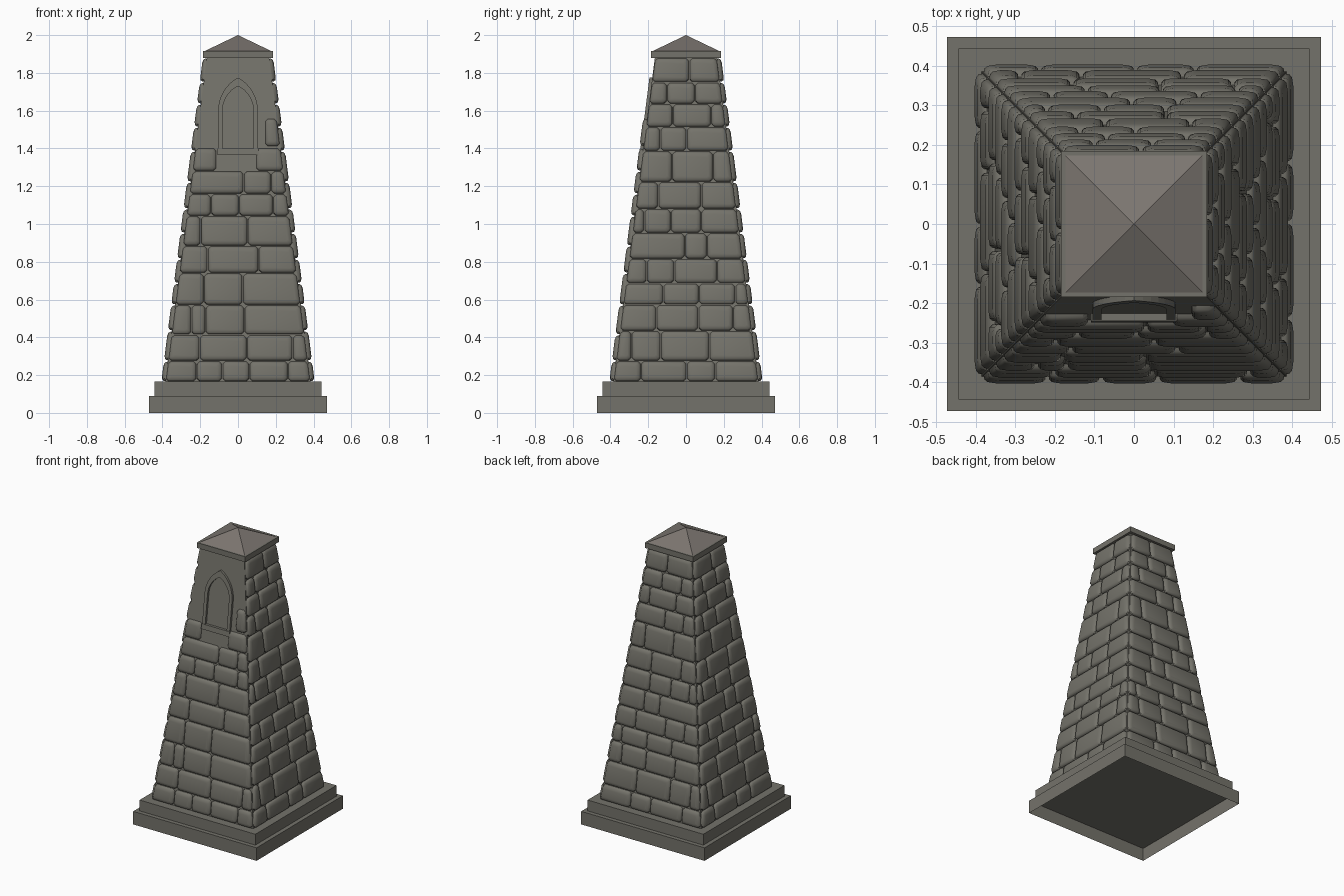
import bpy, bmesh, math
from mathutils import Matrix

cube = bpy.data.objects.get("Cube")
if cube:
    bpy.data.objects.remove(cube, do_unlink=True)


def material(name, rgb):
    mat = bpy.data.materials.new(name)
    mat.use_nodes = True
    mat.diffuse_color = (*rgb, 1)
    mat.node_tree.nodes["Principled BSDF"].inputs["Base Color"].default_value = (*rgb, 1)
    return mat


stone = material("grey stone", (0.175, 0.17, 0.145))
roof_stone = material("warm roof stone", (0.2, 0.18, 0.162))


def finish(bm, name, mat, smooth_angle=None):
    bmesh.ops.recalc_face_normals(bm, faces=bm.faces)
    mesh = bpy.data.meshes.new(name)
    bm.to_mesh(mesh)
    bm.free()
    mesh.materials.append(mat)
    obj = bpy.data.objects.new(name, mesh)
    bpy.context.collection.objects.link(obj)
    if smooth_angle:
        bpy.ops.object.select_all(action="DESELECT")
        obj.select_set(True)
        bpy.context.view_layer.objects.active = obj
        bpy.ops.object.shade_smooth_by_angle(angle=math.radians(smooth_angle))
    return obj


def square_block(name, low, high, half_low, half_high, mat, open_bottom=True):
    """Square block or frustum, optionally without its underside."""
    bm = bmesh.new()
    place = Matrix.Translation((0, 0, (low + high) / 2)) @ Matrix.Rotation(math.pi / 4, 4, "Z")
    root = math.sqrt(2)
    bmesh.ops.create_cone(bm, cap_ends=True, segments=4, radius1=half_low * root,
                          radius2=half_high * root, depth=high - low, matrix=place)
    bmesh.ops.remove_doubles(bm, verts=bm.verts, dist=0.001)
    bmesh.ops.recalc_face_normals(bm, faces=bm.faces)
    if open_bottom:
        under = [f for f in bm.faces if f.normal.z < -0.9]
        bmesh.ops.delete(bm, geom=under, context="FACES")
    # orientation is already outward here
    return finish(bm, name, mat)


# Stepped base, tapered core and cap
BASE, TOP = 0.165, 1.88
square_block("lower_plinth", 0, 0.09, 0.472, 0.472, stone)
square_block("upper_plinth", 0.09, BASE, 0.443, 0.443, stone)
square_block("tower_core", BASE, TOP, 0.385, 0.165, stone)
square_block("cap_slab", TOP, 1.917, 0.185, 0.185, stone, open_bottom=False)
square_block("cap_pyramid", 1.917, 2.0, 0.173, 0, roof_stone)


def half_width(z):
    return 0.165 + (TOP - z) * 0.22 / (TOP - BASE)


def on_face(u, z, depth, turn):
    """Point on a sloping wall; turn counts quarter turns from the front."""
    x, y = u, -half_width(z) - depth
    for _ in range(turn):
        x, y = -y, x
    return (x, y, z)


def add_brick(bm, left, right, low, high, turn):
    """Pillow-shaped brick between two joints, given as wall fractions."""
    mid = (low + high) / 2

    def edge(f, z):
        return f * half_width(z if abs(f) == 1 else mid)

    rings = []
    for inset, depth, chamfer in ((0.003, -0.002, 0.012), (0.005, 0.01, 0.012),
                                  (0.011, 0.017, 0.012), (0.026, 0.021, 0.008)):
        gap = min(inset, (edge(right, mid) - edge(left, mid)) * 0.3)
        b, t = low + inset, high - inset
        outline = [(left, chamfer, b), (right, -chamfer, b), (right, 0, b + chamfer),
                   (right, 0, t - chamfer), (right, -chamfer, t), (left, chamfer, t),
                   (left, 0, t - chamfer), (left, 0, b + chamfer)]
        ring = []
        for side, shift, z in outline:
            u = edge(side, z) + shift + (gap if side == left else -gap)
            ring.append(bm.verts.new(on_face(u, z, depth, turn)))
        rings.append(ring)
    for lower, upper in zip(rings, rings[1:]):
        for i in range(8):
            j = (i + 1) % 8
            bm.faces.new((lower[i], lower[j], upper[j], upper[i]))
    bm.faces.new(rings[-1])


def brick_wall(name, levels, joints, turn, mirrored=False, extras=()):
    bm = bmesh.new()
    for low, high, row in zip(levels, levels[1:], joints):
        cuts = sorted([-1, *[-f if mirrored else f for f in row], 1])
        for left, right in zip(cuts, cuts[1:]):
            add_brick(bm, left, right, low, high, turn)
    for brick in extras:
        add_brick(bm, *brick, turn)
    finish(bm, name, stone, smooth_angle=40)


# Brick courses: course heights and the joints within each course
side_levels = [0.165, 0.275, 0.434, 0.572, 0.686, 0.815, 0.952, 1.08, 1.222,
               1.386, 1.513, 1.635, 1.75, TOP]
side_joints = [(-.63, .01, .41), (-.8, -.37, .34), (-.46, .19, .73), (-.37, .21, .8),
               (-.67, -.2, .53), (-.02, .38), (-.8, -.29, .29), (-.57, .31),
               (-.31, .6), (-.62, .02), (-.34, .65), (-.53, .25), (.1,)]
front_levels = [0.165, 0.275, 0.413, 0.571, 0.74, 0.884, 1.042, 1.159, 1.28]
front_joints = [(-.58, -.22, .16, .7), (-.56, .13, .8), (-.72, -.5, .1), (-.56, .08),
                (-.53, .36), (-.7, .18), (-.54, .02, .7), (.12, .7)]

brick_wall("front_bricks", front_levels, front_joints, 0,
           extras=((-1, -.48, 1.28, 1.402), (.4, 1, 1.28, 1.402), (.66, 1, 1.41, 1.56)))
brick_wall("left_bricks", side_levels, side_joints, 1)
brick_wall("back_bricks", side_levels, side_joints, 2, mirrored=True)
brick_wall("right_bricks", side_levels, side_joints, 3)


def arch_outline(half, bottom, spring, apex, steps=8):
    """Pointed arch from the lower right, over the apex, to the lower left."""
    rise = apex - spring
    radius = (half * half + rise * rise) / (2 * half)
    sweep = math.asin(rise / radius)
    right = [(half, bottom)]
    for i in range(steps + 1):
        a = sweep * i / steps
        right.append((half - radius + radius * math.cos(a), spring + radius * math.sin(a)))
    return right + [(-u, z) for u, z in reversed(right[:-1])]


# Raised pointed frame around the blind window
SILL = 1.4
bm = bmesh.new()
loops = []
for outline, depth in ((arch_outline(0.105, SILL, 1.6, 1.775), 0),
                       (arch_outline(0.105, SILL, 1.6, 1.775), 0.015),
                       (arch_outline(0.082, SILL, 1.6, 1.73), 0.015),
                       (arch_outline(0.082, SILL, 1.6, 1.73), 0)):
    loops.append([bm.verts.new(on_face(u, z, depth, 0)) for u, z in outline])
for a, b in zip(loops, loops[1:]):
    for i in range(len(a) - 1):
        bm.faces.new((a[i], a[i + 1], b[i + 1], b[i]))
for end in (0, -1):
    bm.faces.new([loop[end] for loop in loops])
finish(bm, "window_frame", stone)

# Sill below the window
bm = bmesh.new()
bmesh.ops.create_cube(bm, size=2)
for v in bm.verts:
    z = SILL if v.co.z > 0 else 1.365
    v.co = on_face(v.co.x * 0.108, z, 0.018 if v.co.y < 0 else -0.01, 0)
finish(bm, "window_sill", stone)
